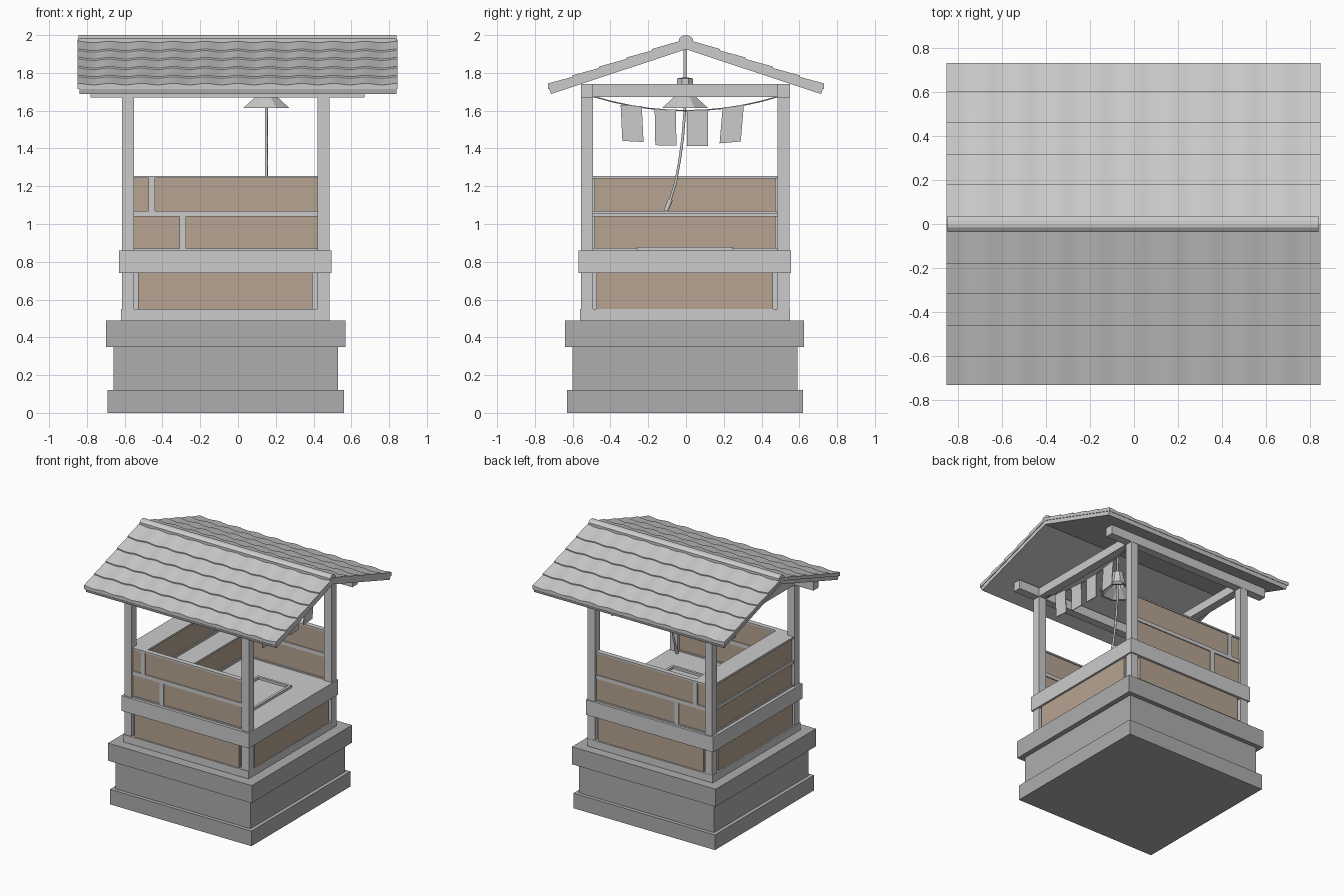
import bpy, bmesh, math
from mathutils import Vector

if "Cube" in bpy.data.objects:
    bpy.data.objects.remove(bpy.data.objects["Cube"])


def material(name, rgb):
    m = bpy.data.materials.new(name)
    m.diffuse_color = (*rgb, 1)
    m.use_nodes = True
    m.node_tree.nodes["Principled BSDF"].inputs["Base Color"].default_value = m.diffuse_color
    return m


BROWN = material("panel_brown", (0.47, 0.37, 0.29))
STONE = material("stone_grey", (0.42, 0.42, 0.42))


def finish(name, bm, mat=None):
    bmesh.ops.recalc_face_normals(bm, faces=bm.faces)
    me = bpy.data.meshes.new(name)
    bm.to_mesh(me)
    bm.free()
    ob = bpy.data.objects.new(name, me)
    bpy.context.collection.objects.link(ob)
    if mat:
        me.materials.append(mat)
    return ob


def box(name, x0, x1, y0, y1, z0, z1, mat=None):
    bm = bmesh.new()
    bmesh.ops.create_cube(bm, size=1)
    for v in bm.verts:
        v.co = ((x0 + x1) / 2 + v.co.x * (x1 - x0),
                (y0 + y1) / 2 + v.co.y * (y1 - y0),
                (z0 + z1) / 2 + v.co.z * (z1 - z0))
    return finish(name, bm, mat)


def prism(name, profile, x0, x1, mat=None):
    """Extrude a (y, z) profile along x."""
    bm = bmesh.new()
    f = bm.faces.new([bm.verts.new((x0, y, z)) for y, z in profile])
    ext = bmesh.ops.extrude_face_region(bm, geom=[f])
    for v in ext["geom"]:
        if isinstance(v, bmesh.types.BMVert):
            v.co.x = x1
    return finish(name, bm, mat)


def tube(name, pts, r):
    cu = bpy.data.curves.new(name, "CURVE")
    cu.dimensions = "3D"
    cu.bevel_depth = r
    cu.bevel_resolution = 1
    cu.use_fill_caps = True
    sp = cu.splines.new("POLY")
    sp.points.add(len(pts) - 1)
    for p, c in zip(sp.points, pts):
        p.co = (*c, 1)
    ob = bpy.data.objects.new(name, cu)
    bpy.context.collection.objects.link(ob)
    return ob


# Stone plinth
box("plinth_foot", -0.69, 0.56, -0.63, 0.62, 0, 0.12, STONE)
box("plinth_body", -0.66, 0.53, -0.60, 0.59, 0.12, 0.35, STONE)
box("plinth_cap", -0.70, 0.57, -0.64, 0.625, 0.35, 0.49, STONE)

# Timber lower storey: sill, recessed core, rail with floor on top
box("sill", -0.62, 0.485, -0.56, 0.55, 0.485, 0.55)
box("lower_core", -0.585, 0.455, -0.525, 0.515, 0.55, 0.76)
box("rail", -0.63, 0.495, -0.57, 0.557, 0.74, 0.86)
for s, y in (("front", -0.537), ("back", 0.527)):
    box(f"lower_panel_{s}", -0.53, 0.395, y - 0.012, y + 0.012, 0.55, 0.74, BROWN)
for s, x in (("left", -0.597), ("right", 0.467)):
    box(f"lower_panel_{s}", x - 0.012, x + 0.012, -0.475, 0.46, 0.55, 0.74, BROWN)

# Corner posts and top beams
for sx, x in (("left", -0.615), ("right", 0.42)):
    for sy, y in (("front", -0.555), ("back", 0.485)):
        box(f"post_{sx}_{sy}", x, x + 0.065, y, y + 0.063, 0.49, 1.68)
    box(f"cross_beam_{sx}", x, x + 0.065, -0.5, 0.49, 1.672, 1.74)
for sy, y in (("front", -0.557), ("back", 0.485)):
    box(f"long_beam_{sy}", -0.78, 0.67, y, y + 0.065, 1.67, 1.742)

# Front and back upper walls: frame strips with panels
for s, y in (("front", -0.527), ("back", 0.517)):
    a, b = y - 0.02, y + 0.02
    for z0, z1 in ((0.86, 0.87), (1.04, 1.07), (1.243, 1.255)):
        box(f"wall_strip_{s}", -0.56, 0.43, a, b, z0, z1)
    for z0, z1, d0, d1 in ((0.87, 1.04, -0.31, -0.275), (1.07, 1.243, -0.475, -0.44)):
        box(f"wall_divider_{s}", d0, d1, a, b, z0, z1)
        box(f"wall_panel_{s}_short", -0.56, d0, y - 0.012, y + 0.012, z0, z1, BROWN)
        box(f"wall_panel_{s}_long", d1, 0.43, y - 0.012, y + 0.012, z0, z1, BROWN)

# Two inner steps against the left wall, panelled on riser and outer side
for i, (z0, z1, x1) in enumerate(((0.86, 1.055, -0.275), (1.055, 1.255, -0.44))):
    box(f"step_{i}_core", -0.585, x1 - 0.02, -0.515, 0.505, z0, z1 - 0.012)
    box(f"step_{i}_tread", -0.605, x1, -0.515, 0.505, z1 - 0.015, z1)
    box(f"step_{i}_base", -0.605, x1, -0.515, 0.505, z0, z0 + 0.014)
    for s, x in (("riser", x1 - 0.018), ("outer", -0.587)):
        box(f"step_{i}_{s}_panel", x - 0.01, x + 0.01, -0.485, 0.475, z0 + 0.014, z1 - 0.015, BROWN)

# Hatch frame on the floor
for x0, x1, y0, y1 in ((0.0, 0.3, -0.26, -0.24), (0.0, 0.3, 0.23, 0.25),
                       (0.0, 0.02, -0.24, 0.23), (0.28, 0.3, -0.24, 0.23)):
    box("hatch_frame", x0, x1, y0, y1, 0.855, 0.878)

# Roof boards
prism("roof_boards", [(-0.715, 1.688), (0, 1.925), (0.715, 1.688),
                      (0.726, 1.72), (0, 1.962), (-0.726, 1.72)], -0.84, 0.84)

# Wavy tile courses, each lifted at its lower edge
ROWS = [0.0, 0.18, 0.315, 0.46, 0.6, 0.73]
N = 80


def tile_row(name, side, d0, d1):
    bm = bmesh.new()
    rings = []
    for i in range(N + 1):
        x = -0.85 + 1.695 * i / N
        w = 0.004 * math.cos(2 * math.pi * (x + 0.85) / 0.1695)
        base = lambda d: 1.96 - 0.331 * d
        rings.append([bm.verts.new((x, side * d, z)) for d, z in (
            (d0, base(d0) - 0.004), (d1, base(d1) - 0.004),
            (d1, base(d1) + 0.022 + w), (d0, base(d0) + 0.014 + w))])
    for a, b in zip(rings, rings[1:]):
        for j in range(4):
            k = (j + 1) % 4
            bm.faces.new((a[j], b[j], b[k], a[k]))
    bm.faces.new(rings[0])
    bm.faces.new(rings[-1])
    return finish(name, bm)


for sname, side in (("front", -1), ("back", 1)):
    for i in range(5):
        ob = tile_row(f"roof_tiles_{sname}_{i}", side, ROWS[i], ROWS[i + 1])
        bpy.ops.object.select_all(action="DESELECT")
        ob.select_set(True)
        bpy.context.view_layer.objects.active = ob
        bpy.ops.object.shade_smooth_by_angle(angle=math.radians(30))

# Ridge cap
prism("ridge_cap", [(-0.036, 1.945), (-0.036, 1.983), (-0.015, 1.998), (0, 2.0),
                    (0.015, 1.998), (0.036, 1.983), (0.036, 1.945)], -0.845, 0.838)

# Hanging lamp: hollow faceted shade and cap
LX, LY = 0.15, -0.005


def lathe(name, profile, n):
    bm = bmesh.new()
    rings = [[bm.verts.new((LX + r * math.cos(2 * math.pi * (k + 0.5) / n),
                            LY + r * math.sin(2 * math.pi * (k + 0.5) / n), z))
              for k in range(n)] for r, z in profile]
    for a, b in zip(rings, rings[1:] + rings[:1]):
        for k in range(n):
            bm.faces.new((a[k], a[(k + 1) % n], b[(k + 1) % n], b[k]))
    return finish(name, bm)


lathe("lamp_shade", [(0.133, 1.613), (0.06, 1.675), (0.045, 1.745), (0.045, 1.77),
                     (0.02, 1.775), (0.02, 1.735), (0.05, 1.668), (0.115, 1.613)], 8)
tube("lamp_cord", [(LX, LY, 1.94), (LX, LY, 1.735)], 0.008)

# Pull rope with grip
tube("pull_rope", [(LX, LY, 1.74), (LX, -0.006, 1.6), (LX, -0.018, 1.45),
                   (LX, -0.035, 1.33), (LX, -0.055, 1.22), (LX, -0.085, 1.12)], 0.008)
tube("pull_grip", [(LX, -0.082, 1.13), (LX, -0.106, 1.07)], 0.014)

# Bunting line and flags
BX = 0.452
tube("bunting_line", [(BX, y / 10 * 0.49, 1.6 + 0.075 * (y / 10) ** 2)
                      for y in range(-10, 11, 2)], 0.004)
for i, (yc, zt, tilt) in enumerate(((-0.29, 1.627, -0.05), (-0.11, 1.606, -0.02),
                                    (0.06, 1.604, 0.0), (0.25, 1.622, 0.09))):
    yb = yc - tilt * 0.18
    prism(f"bunting_flag_{i}", [(yc - 0.056, zt - tilt * 0.056), (yc + 0.056, zt + tilt * 0.056),
                                (yb + 0.056, zt - 0.19 + tilt * 0.056),
                                (yb - 0.056, zt - 0.19 - tilt * 0.056)], BX - 0.003, BX + 0.003)
